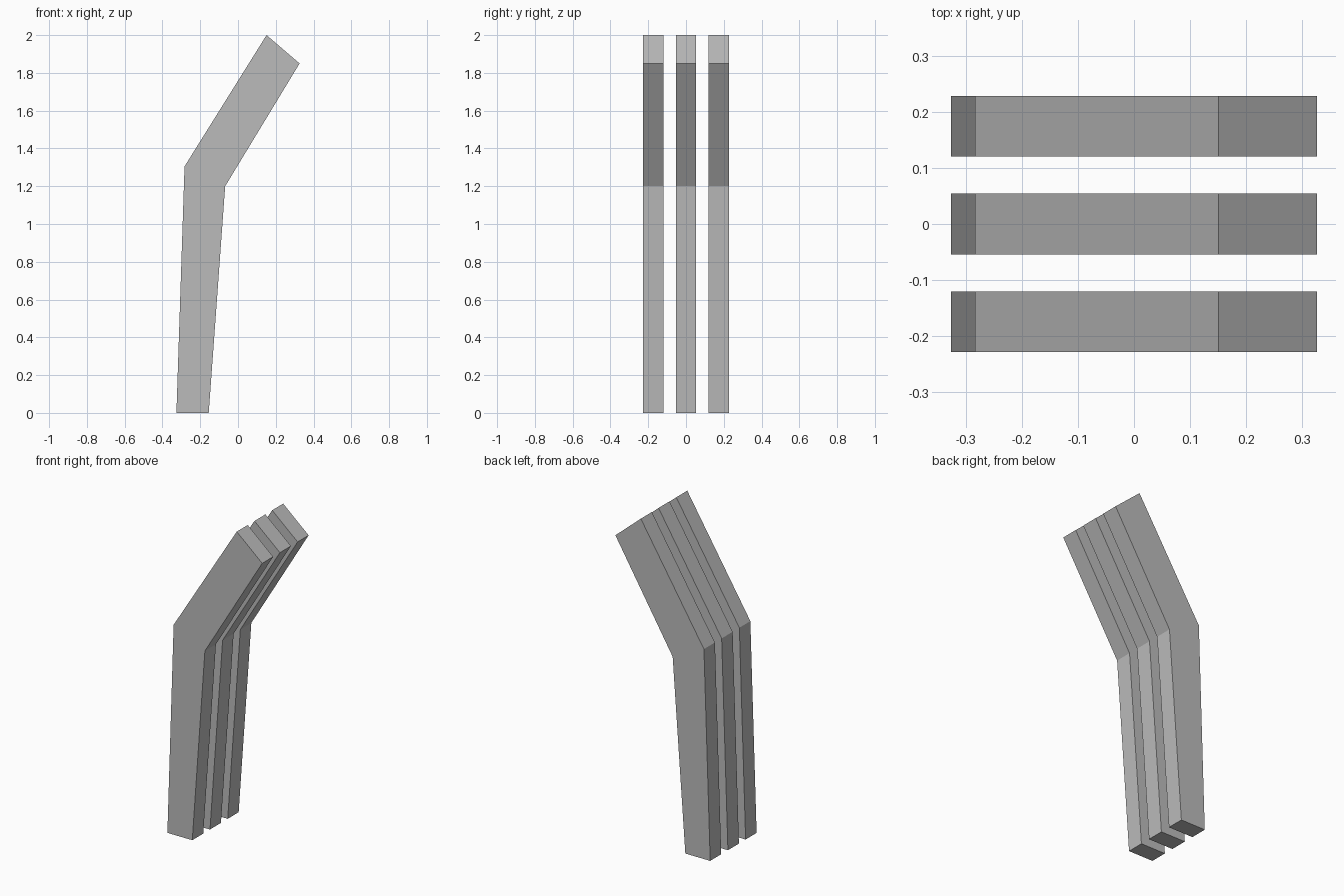
import bpy
import bmesh

cube = bpy.data.objects.get("Cube")
if cube:
    bpy.data.objects.remove(cube, do_unlink=True)

# Single grey material
GREY = (0.5, 0.5, 0.5, 1.0)
grey = bpy.data.materials.new("grey")
grey.use_nodes = True
grey.diffuse_color = GREY
grey.node_tree.nodes["Principled BSDF"].inputs["Base Color"].default_value = GREY

# Bent slat outline in the xz plane
PROFILE = [(-0.326, 0), (-0.155, 0), (-0.068, 1.2),
           (0.326, 1.85), (0.151, 2), (-0.283, 1.305)]
THICKNESS = 0.108
SPACING = 0.174


def make_slat(name, y):
    """Extrude the bent outline along y, centred on the given position."""
    bm = bmesh.new()
    front = bm.faces.new([bm.verts.new((x, -THICKNESS / 2, z)) for x, z in PROFILE])
    result = bmesh.ops.extrude_face_region(bm, geom=[front], use_keep_orig=True)
    moved = [v for v in result["geom"] if isinstance(v, bmesh.types.BMVert)]
    bmesh.ops.translate(bm, verts=moved, vec=(0, THICKNESS, 0))
    bmesh.ops.recalc_face_normals(bm, faces=bm.faces)
    mesh = bpy.data.meshes.new(name)
    bm.to_mesh(mesh)
    bm.free()
    mesh.materials.append(grey)
    slat = bpy.data.objects.new(name, mesh)
    slat.location.y = y
    bpy.context.collection.objects.link(slat)


# Three parallel slats
for i, name in enumerate(("front_slat", "middle_slat", "back_slat")):
    make_slat(name, (i - 1) * SPACING)
